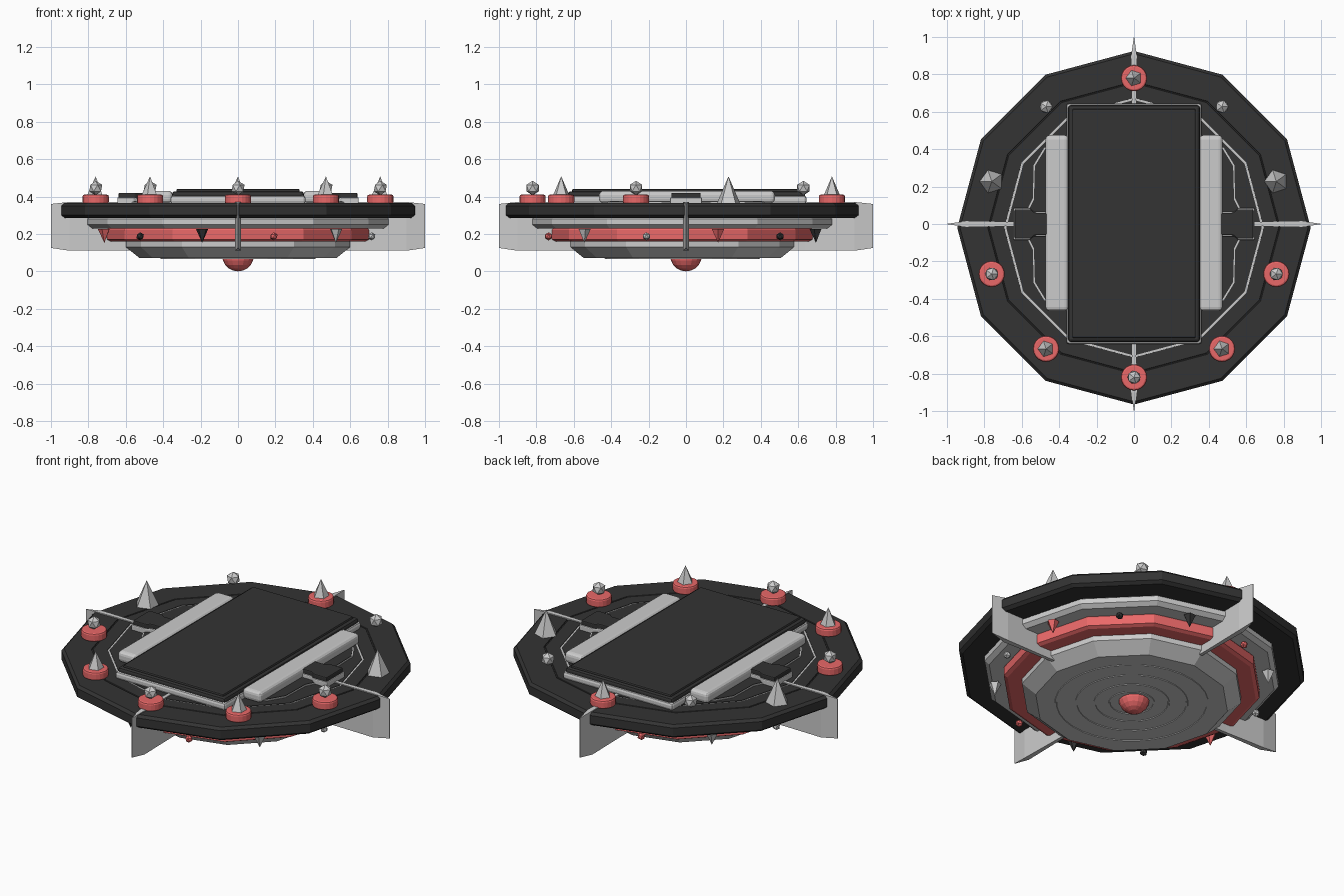
import bpy, bmesh
from math import sin, cos, pi, radians
from mathutils import Matrix

if "Cube" in bpy.data.objects:
    bpy.data.objects.remove(bpy.data.objects["Cube"])

CY = -0.02  # hull centre in y


def material(name, col):
    m = bpy.data.materials.new(name)
    m.diffuse_color = (*col, 1)
    m.use_nodes = True
    m.node_tree.nodes["Principled BSDF"].inputs["Base Color"].default_value = m.diffuse_color
    return m


RED = material("coral_red", (0.82, 0.14, 0.14))
DARK = material("charcoal", (0.033, 0.033, 0.033))


def finish(name, bm, mat=None, bevel=0, segs=2):
    bmesh.ops.recalc_face_normals(bm, faces=bm.faces)
    me = bpy.data.meshes.new(name)
    bm.to_mesh(me)
    bm.free()
    ob = bpy.data.objects.new(name, me)
    bpy.context.collection.objects.link(ob)
    if mat:
        me.materials.append(mat)
    if bevel:
        b = ob.modifiers.new("bevel", 'BEVEL')
        b.width, b.segments = bevel, segs
    return ob


def lathe(name, profile, mat=None, n=12, ring=False):
    """Turn (radius, z) points round the hull axis; ring=True closes the section."""
    bm = bmesh.new()
    loops = [[bm.verts.new((r * cos(2 * pi * i / n), CY + r * sin(2 * pi * i / n), z))
              for i in range(n)] for r, z in profile]
    pairs = list(zip(loops, loops[1:]))
    if ring:
        pairs.append((loops[-1], loops[0]))
    else:
        bm.faces.new(loops[0])
        bm.faces.new(loops[-1])
    for a, b in pairs:
        for i in range(n):
            j = (i + 1) % n
            bm.faces.new((a[i], a[j], b[j], b[i]))
    return finish(name, bm, mat)


def prism(name, pts, z0, z1, mat=None, bevel=0, segs=2):
    """Extrude a plan outline from z0 to z1."""
    bm = bmesh.new()
    f = bm.faces.new([bm.verts.new((x, y, z0)) for x, y in pts])
    up = bmesh.ops.extrude_face_region(bm, geom=[f])
    for v in up['geom']:
        if isinstance(v, bmesh.types.BMVert):
            v.co.z = z1
    return finish(name, bm, mat, bevel, segs)


def box(name, x0, x1, y0, y1, z0, z1, mat=None, bevel=0, segs=2):
    return prism(name, [(x0, y0), (x1, y0), (x1, y1), (x0, y1)], z0, z1, mat, bevel, segs)


def cone(name, x, y, z0, z1, r, mat=None, turn=0.0):
    bm = bmesh.new()
    bmesh.ops.create_cone(bm, cap_ends=True, segments=5, radius1=r, radius2=0, depth=abs(z1 - z0))
    flip = Matrix.Rotation(pi if z1 < z0 else 0, 4, 'X')
    bm.transform(Matrix.Translation((x, y, (z0 + z1) / 2)) @ Matrix.Rotation(turn, 4, 'Z') @ flip)
    finish(name, bm, mat)


def ball(name, x, y, z, r, mat=None):
    bm = bmesh.new()
    bmesh.ops.create_icosphere(bm, subdivisions=1, radius=r, matrix=Matrix.Translation((x, y, z)))
    finish(name, bm, mat)


# Hull: twelve-sided stacked rings
lathe("dark_rim", [(0.69, 0.285), (0.925, 0.285), (0.945, 0.3), (0.945, 0.35), (0.93, 0.365),
                   (0.782, 0.365), (0.78, 0.361), (0.775, 0.361), (0.773, 0.365),
                   (0.694, 0.365)], DARK, ring=True)
lathe("light_core", [(0.78, 0.23), (0.805, 0.25), (0.805, 0.28), (0.79, 0.29),
                     (0.70, 0.29), (0.695, 0.362)])
lathe("inner_deck", [(0.683, 0.33), (0.683, 0.365)], DARK)
lathe("red_band", [(0.68, 0.16), (0.70, 0.17), (0.70, 0.22), (0.69, 0.235)], RED)
lathe("belly_plate", [(0.525, 0.07), (0.6, 0.13), (0.6, 0.165)])
for k, r in enumerate((0.12, 0.2, 0.3, 0.41)):
    lathe(f"belly_ridge_{k}", [(r - 0.006, 0.075), (r - 0.004, 0.066), (r + 0.004, 0.066),
                               (r + 0.006, 0.075)], None, 32, True)

# Red dome under the belly
bm = bmesh.new()
bmesh.ops.create_uvsphere(bm, u_segments=16, v_segments=10, radius=0.085,
                          matrix=Matrix.Translation((0, CY + 0.02, 0.085)))
finish("belly_dome", bm, RED)

# Four tapered fins
for k in range(4):
    bm = bmesh.new()
    cols = []
    for x, w, zb, zt in ((0.56, 0.010, 0.11, 0.33), (0.64, 0.010, 0.11, 0.37),
                         (0.90, 0.015, 0.11, 0.371), (1.0, 0.001, 0.125, 0.36)):
        cols.append([bm.verts.new((x, sy * w, z))
                     for sy, z in ((-1, zb), (1, zb), (1, zt), (-1, zt))])
    for a, b in zip(cols, cols[1:]):
        for i in range(4):
            j = (i + 1) % 4
            bm.faces.new((a[i], a[j], b[j], b[i]))
    bm.faces.new(cols[0])
    bm.faces.new(cols[-1])
    bm.transform(Matrix.Rotation(k * pi / 2, 4, 'Z'))
    finish(f"fin_{k}", bm)

# Central slab on a light frame
box("slab_frame", -0.362, 0.362, -0.642, 0.645, 0.36, 0.405, None, 0.015)
box("slab", -0.352, 0.352, -0.63, 0.635, 0.38, 0.428, DARK, 0.014)
box("slab_top", -0.33, 0.33, -0.61, 0.615, 0.41, 0.44, DARK, 0.008)

# Side rails, panels and clamps, mirrored
for side, s in (("left", -1), ("right", 1)):
    box(f"{side}_rail", s * 0.35, s * 0.473, -0.465, 0.475, 0.365, 0.43, None, 0.022, 3)
    for nm, d, z, m in (("panel_edge", 0.006, 0.370, None), ("panel", 0.0, 0.373, DARK)):
        out = [(0.44, 0.42), (0.475, 0.40), (0.53, 0.31), (0.535, 0.13), (0.56, 0.08)]
        pts = [(s * (x + d), y + d) for x, y in out] + \
              [(s * (x + d), -y - d) for x, y in reversed(out)]
        prism(f"{side}_{nm}", pts, 0.355, z, m)
    for nm, d, z, m in (("clamp_edge", 0.007, 0.395, None), ("clamp", 0.0, 0.42, DARK)):
        out = [(0.45, 0.06), (0.53, 0.06), (0.55, 0.078), (0.638, 0.078)]
        pts = [(s * (x + d), y + d) for x, y in out] + \
              [(s * (x + d), -y - d) for x, y in reversed(out)]
        prism(f"{side}_{nm}", pts, 0.36, z, m, 0.006)

# Ten studs on the rim: alternating spikes and balls, six on red discs
for k in range(10):
    a = radians(90 + 36 * k)
    x, y = 0.8 * cos(a), CY + 0.8 * sin(a)
    if k not in (1, 2, 8, 9):
        bm = bmesh.new()
        bmesh.ops.create_cone(bm, cap_ends=True, segments=20, radius1=0.07, radius2=0.07,
                              depth=0.05, matrix=Matrix.Translation((x, y, 0.385)))
        finish(f"stud_disc_{k}", bm, RED, 0.01)
    if k % 2:
        ball(f"stud_ball_{k}", x, y, 0.445, 0.039)
    else:
        cone(f"stud_spike_{k}", x, y, 0.364, 0.508, 0.065, None, a)

# Twelve small pendants around the red band
for k in range(12):
    a = radians(15 + 30 * k)
    x, y = 0.74 * cos(a), CY + 0.74 * sin(a)
    mat = (RED, DARK, DARK, RED, None, None)[k % 6]
    if k % 2:
        ball(f"pendant_ball_{k}", x, y, 0.187, 0.022, mat)
    else:
        cone(f"pendant_spike_{k}", x, y, 0.225, 0.152, 0.034, mat, a)
